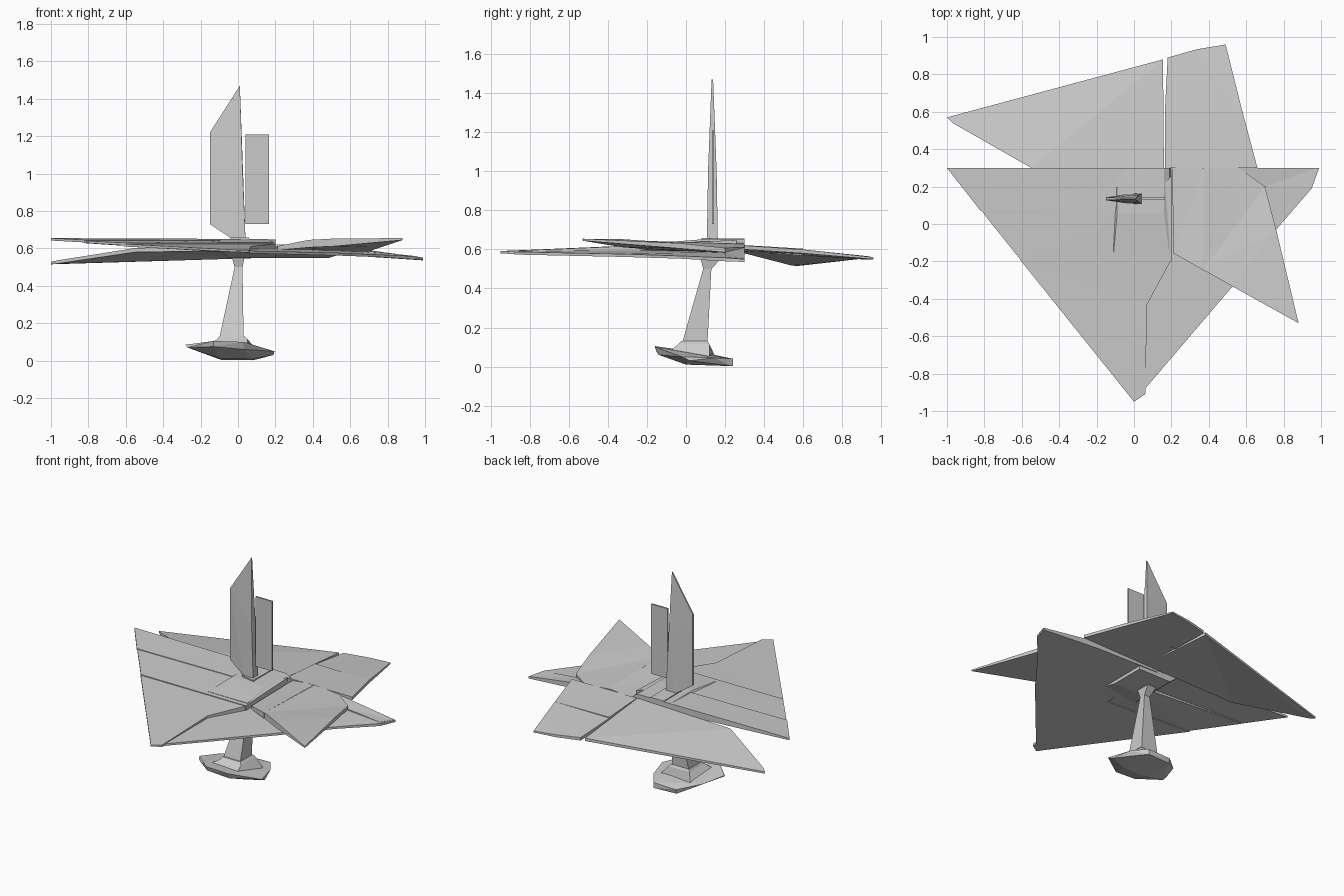
import bpy, bmesh


def finish(name, bm):
    bmesh.ops.recalc_face_normals(bm, faces=bm.faces)
    mesh = bpy.data.meshes.new(name)
    bm.to_mesh(mesh)
    bm.free()
    obj = bpy.data.objects.new(name, mesh)
    bpy.context.collection.objects.link(obj)
    return obj


def slab(name, pts):
    """Flat shard: each outline point is (x, y, top z, bottom z)."""
    bm = bmesh.new()
    top = [bm.verts.new((x, y, t)) for x, y, t, b in pts]
    bot = [bm.verts.new((x, y, b)) for x, y, t, b in pts]
    n = len(pts)
    caps = [bm.faces.new(top), bm.faces.new(bot[::-1])]
    for i in range(n):
        j = (i + 1) % n
        bm.faces.new((top[i], bot[i], bot[j], top[j]))
    bmesh.ops.triangulate(bm, faces=caps)
    return finish(name, bm)


def loft(name, rings):
    """Join rings of equal point count, capping both ends."""
    bm = bmesh.new()
    loops = [[bm.verts.new(p) for p in r] for r in rings]
    n = len(loops[0])
    for a, b in zip(loops, loops[1:]):
        for i in range(n):
            j = (i + 1) % n
            bm.faces.new((a[i], a[j], b[j], b[i]))
    caps = [bm.faces.new(loops[0][::-1]), bm.faces.new(loops[-1])]
    bmesh.ops.triangulate(bm, faces=caps)
    return finish(name, bm)


def rect(x0, x1, y0, y1, z):
    return [(x0, y0, z), (x1, y0, z), (x1, y1, z), (x0, y1, z)]


def hull(name, pts):
    bm = bmesh.new()
    for p in pts:
        bm.verts.new(p)
    res = bmesh.ops.convex_hull(bm, input=bm.verts)
    junk = [v for v in set(res["geom_interior"] + res["geom_unused"])
            if isinstance(v, bmesh.types.BMVert)]
    bmesh.ops.delete(bm, geom=junk, context='VERTS')
    return finish(name, bm)


# Left front sail, stepped in bands across its depth
slab("left_sail_back", [(-1, .3, .655, .642), (-.82, .07, .646, .632),
                        (.06, .08, .645, .59), (.16, .3, .65, .58)])
slab("left_sail_middle", [(-.82, .08, .642, .628), (-.8, .05, .64, .628),
                          (-.6, -.2, .63, .615), (.2, -.2, .628, .575),
                          (.2, .26, .648, .57), (.06, .09, .642, .57)])
slab("left_sail_front", [(-.61, -.19, .624, .61), (0, -.95, .592, .58),
                         (.06, -.91, .592, .578), (.07, -.43, .612, .575),
                         (.2, -.19, .624, .57)])

# Right front sail, lower and partly hidden under the kite
slab("right_sail", [(.06, -.88, .588, .574), (.53, -.33, .577, .562),
                    (.76, -.03, .567, .553), (.95, .19, .558, .54),
                    (.99, .3, .55, .536), (.55, .3, .59, .565),
                    (.06, .3, .61, .575)])
slab("right_sail_ridge", [(.7, .2, .585, .56), (.94, .2, .56, .548),
                          (.98, .3, .552, .545), (.56, .3, .61, .57)])

# Kite shard over the right side
slab("kite_inner", [(.205, .3, .612, .585), (.21, -.155, .612, .59),
                    (.375, -.25, .645, .605), (.375, .3, .63, .585)])
slab("kite_outer", [(.37, .3, .628, .585), (.37, -.245, .645, .605),
                    (.52, -.33, .653, .612), (.88, -.53, .655, .645),
                    (.76, -.03, .632, .605), (.7, .2, .608, .585),
                    (.56, .3, .612, .575)])

# Back shards, drooping to the rear
slab("back_left_shard", [(-1, .57, .528, .515), (-.97, .54, .535, .518),
                         (-.55, .3, .602, .58), (.16, .3, .622, .59),
                         (.155, .88, .57, .55)])
slab("back_right_shard_inner", [(.165, .3, .622, .59), (.66, .3, .62, .6),
                                (.58, .6, .6, .58), (.165, .6, .604, .575)])
slab("back_right_shard_outer", [(.165, .6, .598, .57), (.58, .6, .6, .58),
                                (.49, .96, .56, .55), (.34, .935, .565, .548),
                                (.18, .89, .57, .55)])

# Central hub and mast socket
loft("hub", [rect(-.05, .2, .05, .29, .55), rect(-.11, .2, -.17, .3, .6),
             rect(-.11, .19, -.17, .3, .632), rect(-.09, .16, .06, .3, .65)])
slab("mast_socket", [(-.04, .1, .658, .63), (.06, .08, .658, .63),
                     (.06, .3, .655, .63), (-.04, .3, .655, .63)])

# Upright fins
hull("tall_fin", [(x, .135 + s * w, z) for s in (-1, 1) for x, z, w in
                  ((-.15, 1.22, .006), (-.15, .73, .008), (-.03, .65, .026),
                   (.04, .65, .028), (.01, 1.47, .004), (.025, 1.0, .022))])
loft("short_fin", [rect(.04, .165, .132, .144, z) for z in (.73, 1.21)])

# Tapered stem flaring into the hub
loft("stem", [rect(-.1, .03, -.02, .11, .12), rect(-.018, .024, .088, .13, .5),
              rect(-.04, .04, .07, .2, .575), rect(-.04, .04, .07, .2, .6)])

# Faceted, tilted foot and its collar
hull("foot", [(-.28, -.02, .085), (-.27, -.04, .07), (-.13, -.16, .105),
              (-.13, -.15, .075), (.03, -.16, .1), (.03, -.14, .06),
              (.195, -.02, .05), (.19, .02, .03), (.15, .14, .045),
              (.08, .24, .04), (.08, .24, .002), (-.09, .24, .035),
              (-.09, .23, .004), (-.22, .12, .065), (-.1, .0, .012),
              (.08, .0, .01)])
loft("foot_collar", [[(-.16, -.07, .085), (.05, -.08, .08),
                      (.11, .12, .05), (-.14, .15, .05)],
                     rect(-.11, .05, -.04, .12, .115),
                     rect(-.1, .035, -.025, .11, .13)])
